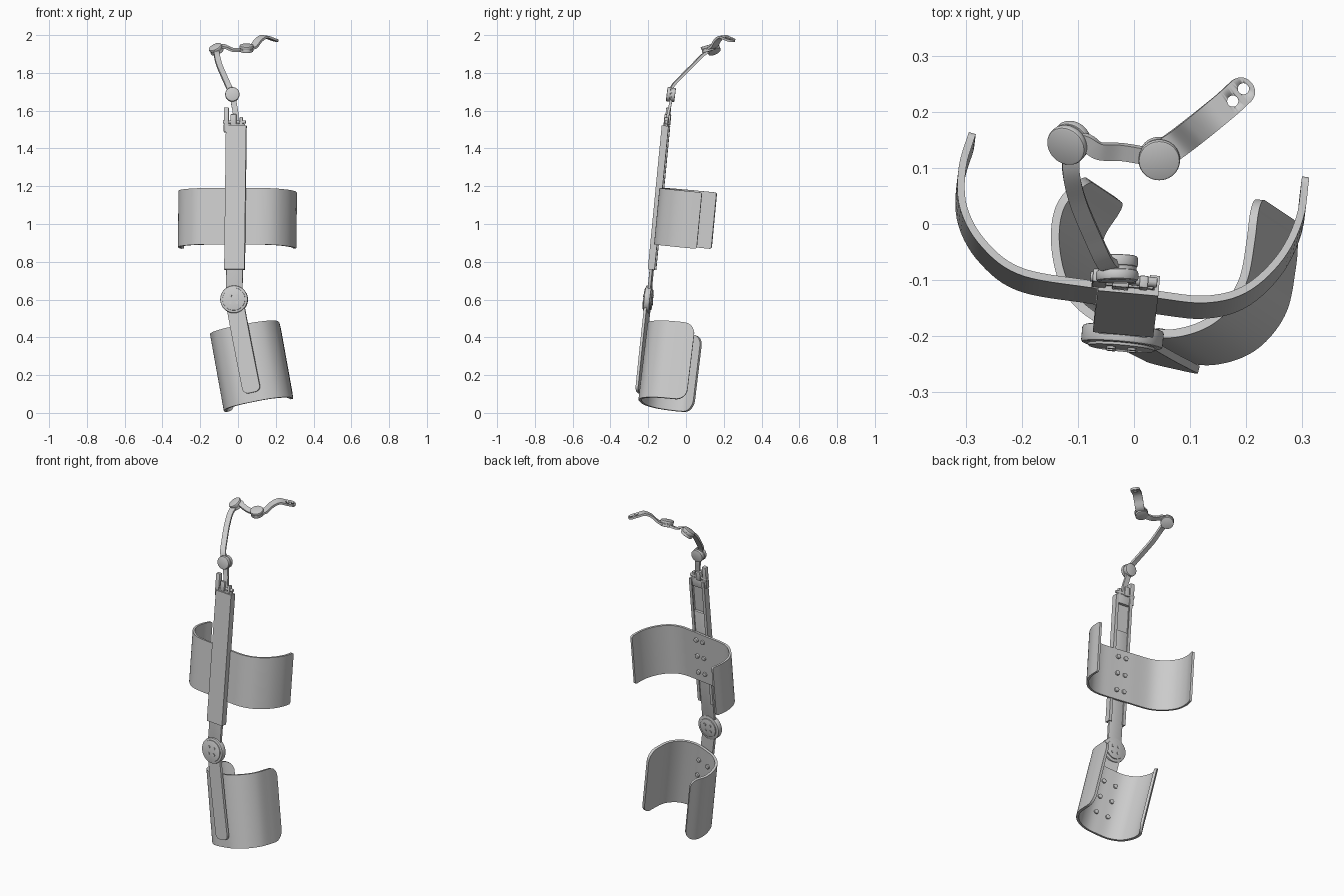
import bpy, bmesh, math
from mathutils import Vector, Matrix

if "Cube" in bpy.data.objects:
    bpy.data.objects.remove(bpy.data.objects["Cube"])

V = Vector
grey = bpy.data.materials.new("brushed_grey")
grey.diffuse_color = (0.6, 0.6, 0.6, 1)
grey.use_nodes = True
grey.node_tree.nodes["Principled BSDF"].inputs["Base Color"].default_value = grey.diffuse_color


def finish(name, bm, angle=35):
    bmesh.ops.recalc_face_normals(bm, faces=bm.faces)
    me = bpy.data.meshes.new(name)
    bm.to_mesh(me)
    bm.free()
    me.materials.append(grey)
    for p in me.polygons:
        p.use_smooth = True
    me.set_sharp_from_angle(angle=math.radians(angle))
    ob = bpy.data.objects.new(name, me)
    bpy.context.collection.objects.link(ob)
    return ob


def bevel_sharp(bm, width, segs=2):
    es = [e for e in bm.edges if len(e.link_faces) == 2 and e.calc_face_angle(0) > 1]
    bmesh.ops.bevel(bm, geom=es, offset=width, segments=segs, affect='EDGES', profile=0.5)


def disc(name, centre, axis, r, depth, bevel=0.0, segs=40):
    bm = bmesh.new()
    bmesh.ops.create_cone(bm, cap_ends=True, segments=segs, radius1=r, radius2=r, depth=depth)
    if bevel:
        bevel_sharp(bm, bevel)
    rot = V(axis).to_track_quat('Z', 'Y').to_matrix().to_4x4()
    bmesh.ops.transform(bm, matrix=Matrix.Translation(V(centre)) @ rot, verts=bm.verts)
    return finish(name, bm)


def prism(name, profile, z0, z1, frame, bevel=0.0):
    bm = bmesh.new()
    face = bm.faces.new([bm.verts.new((x, y, z0)) for x, y in profile])
    ext = bmesh.ops.extrude_face_region(bm, geom=[face])
    for v in ext["geom"]:
        if isinstance(v, bmesh.types.BMVert):
            v.co.z = z1
    bmesh.ops.recalc_face_normals(bm, faces=bm.faces)
    if bevel:
        bevel_sharp(bm, bevel)
    bmesh.ops.transform(bm, matrix=frame, verts=bm.verts)
    return finish(name, bm)


def box(name, x, y, z, frame, bevel=0.003):
    return prism(name, [(x[0], y[0]), (x[1], y[0]), (x[1], y[1]), (x[0], y[1])],
                 z[0], z[1], frame, bevel)


def curve_points(pts, n=12):
    # smooth curve through the control points
    p = [2 * pts[0] - pts[1]] + pts + [2 * pts[-1] - pts[-2]]
    out = []
    for i in range(1, len(p) - 2):
        a, b, c, d = p[i - 1:i + 3]
        for k in range(n):
            t = k / n
            out.append(0.5 * (2 * b + (c - a) * t + (2 * a - 5 * b + 4 * c - d) * t * t
                              + (3 * b - a - 3 * c + d) * t ** 3))
    return out + [pts[-1]]


def ribbon(name, pts, side, width, thick, r0=0.0, r1=0.0, n=44):
    # flat strip along a curve, with rounded end corners of radius r0 and r1
    line = curve_points([V(p) for p in pts])
    cum = [0.0]
    for a, b in zip(line, line[1:]):
        cum.append(cum[-1] + (b - a).length)
    L = cum[-1]

    def at(s):
        s = min(max(s, 0), L)
        i = next((k for k in range(len(cum) - 2) if cum[k + 1] >= s), len(cum) - 2)
        return line[i].lerp(line[i + 1], (s - cum[i]) / (cum[i + 1] - cum[i]))

    ss = [r0 + (L - r0 - r1) * i / n for i in range(n + 1)]
    arc = [1 - math.cos(math.pi / 2 * k / 8) for k in range(8)]
    if r0:
        ss = [r0 * a for a in arc] + ss
    if r1:
        ss = ss + [L - r1 * a for a in reversed(arc)]
    bm = bmesh.new()
    rings = []
    for s in ss:
        c, t = at(s), (at(s + 0.006) - at(s - 0.006)).normalized()
        sd = V(side).normalized()
        sd = (sd - t * sd.dot(t)).normalized()
        nm = t.cross(sd) * thick / 2
        inset = 0
        for r, d in ((r0, s), (r1, L - s)):
            if d < r:
                inset = 0.98 * (r - math.sqrt(max(0, r * r - (r - d) ** 2)))
        h = sd * (width / 2 - inset)
        rings.append([bm.verts.new(c + q) for q in (h + nm, h - nm, -h - nm, -h + nm)])
    for a, b in zip(rings, rings[1:]):
        for k in range(4):
            j = (k + 1) % 4
            bm.faces.new((a[k], a[j], b[j], b[k]))
    bm.faces.new(rings[0])
    bm.faces.new(rings[-1])
    return finish(name, bm)


def cuff(name, rim, ref, w, length, thick, r):
    # curved shell: rim outline lies in the plane square to its axis w
    w = V(w)

    def place(x, y, h):
        z = ref[2] - w.x * (x - ref[0]) - w.y * (y - ref[1])
        return V((x, y, z)) - w.normalized() * h
    ribbon(name, [place(x, y, length / 2) for x, y in rim], w, length, thick, r, r, 72)
    return place


def joint(name, centre, axis, r, depth):
    # pivot made of two caps with a groove between them
    c, a = V(centre), V(axis).normalized()
    disc(name + "_core", c, a, r * 0.9, depth * 0.8)
    disc(name + "_cap", c + a * depth * 0.28, a, r, depth * 0.44, depth * 0.12)
    disc(name + "_base", c - a * depth * 0.28, a, r * 0.97, depth * 0.44, depth * 0.08)


# leaning frame of the thigh bar, with its origin at the knee
wz = V((0.012, 0.097, 1)).normalized()
wx = V((math.cos(0.09), -math.sin(0.09), 0))
wx = (wx - wz * wx.dot(wz)).normalized()
wy = wz.cross(wx)
F = Matrix((wx, wy, wz)).transposed().to_4x4()
F.translation = V((-0.02, -0.195, 0.6))


def loc(x, y, z):
    return F @ V((x, y, z))


# thigh bar: C-shaped channel open to the back, with a sliding inner bar
half = [(0.054, -0.018), (0.054, 0.018), (0.036, 0.018), (0.036, 0.012), (0.046, 0.012), (0.046, -0.008)]
prism("thigh_channel", half + [(-x, y) for x, y in reversed(half)], 0.16, 0.925, F)
box("inner_slider", (-0.044, 0.044), (-0.010, 0.006), (0, 0.72), F)

# knee pivot with small screws on both faces
disc("knee_disc", loc(0, -0.006, 0), wy, 0.073, 0.032, 0.005, 56)
disc("knee_front_plate", loc(0, -0.023, 0), wy, 0.06, 0.008, 0.002, 56)
disc("knee_back_plate", loc(0, 0.012, 0), wy, 0.055, 0.008, 0.002, 56)
for i in range(4):
    a = math.radians(45 + 90 * i)
    for y, side in ((-0.028, "front"), (0.017, "back")):
        disc(f"knee_screw_{side}_{i}", loc(0.026 * math.cos(a), y, 0.026 * math.sin(a)),
             wy, 0.008, 0.006, 0, 16)

# shin strut
ribbon("shin_strut", [(-0.02, -0.2, 0.6), (0.027, -0.227, 0.35), (0.075, -0.252, 0.108)],
       (0.97, -0.22, 0.18), 0.096, 0.014, 0.02, 0.03)

# thigh cuff and its rivets
cuff("thigh_cuff",
     [(-0.288, 0.163), (-0.306, 0.1), (-0.304, 0.03), (-0.268, -0.035), (-0.2, -0.085), (-0.07, -0.108),
      (0.045, -0.126), (0.13, -0.134), (0.2, -0.115), (0.26, -0.06), (0.295, 0.01), (0.306, 0.085)],
     (0, -0.12, 1.19), (0.012, 0.095, 1), 0.3, 0.013, 0.012)
for row in (0.35, 0.45, 0.55):
    for x in (-0.024, 0.024):
        disc(f"thigh_rivet_{row}_{x}", loc(x, 0.027, row), wy, 0.013, 0.02, 0.002, 20)

# shin cuff and its rivets
place = cuff("shin_cuff",
             [(-0.09, 0.085), (-0.132, 0.03), (-0.140, -0.04), (-0.12, -0.115), (-0.07, -0.165), (0, -0.187),
              (0.07, -0.195), (0.14, -0.17), (0.19, -0.11), (0.208, -0.03), (0.215, 0.05)],
             (0.035, -0.03, 0.45), (-0.18, 0.12, 1), 0.415, 0.015, 0.06)
for h in (0.09, 0.19, 0.29):
    for x, y in ((-0.035, -0.168), (0.035, -0.183)):
        disc(f"shin_rivet_{h}_{x}", place(x, y, h), (0.2, 0.97, -0.08), 0.013, 0.012, 0.002, 20)

# hip bracket on top of the thigh bar
box("bracket_block", (-0.044, 0.044), (-0.008, 0.012), (0.88, 0.935), F)
box("bracket_post", (-0.066, -0.040), (-0.012, 0.012), (0.89, 1.02), F)
box("bracket_prong", (0.018, 0.034), (-0.010, 0.012), (0.92, 0.97), F)
box("bracket_tab", (-0.03, 0.0), (-0.014, 0.02), (0.93, 0.985), F)
disc("bracket_pin", loc(-0.01, 0.004, 0.945), wx, 0.009, 0.12, 0.002, 20)
ribbon("hip_stem", [(-0.012, -0.1, 1.53), (-0.012, -0.095, 1.58), (-0.022, -0.082, 1.64), (-0.03, -0.08, 1.685)],
       (1, 0, 0.1), 0.03, 0.014)

# chain of pivots and bent links around the hip
joint("hip_side_joint", (-0.03, -0.08, 1.685), (0, -1, 0.12), 0.038, 0.045)
joint("hip_back_joint", (-0.115, 0.145, 1.925), (-0.4, -0.4, 0.8), 0.037, 0.036)
joint("hip_rear_joint", (0.045, 0.117, 1.93), (0, -0.3, 1), 0.037, 0.034)
ribbon("hip_link_long", [(-0.03, -0.07, 1.69), (-0.05, -0.07, 1.73), (-0.075, -0.02, 1.785),
                         (-0.1, 0.04, 1.845), (-0.112, 0.09, 1.895), (-0.112, 0.135, 1.918)],
       (1, 0.2, 0), 0.03, 0.014)
ribbon("hip_link_short", [(-0.115, 0.148, 1.925), (-0.085, 0.145, 1.94), (-0.062, 0.13, 1.936),
                          (-0.02, 0.128, 1.921), (0.045, 0.117, 1.925)], (0, 1, 0.4), 0.03, 0.012)
tip = ribbon("back_mount_link", [(0.045, 0.12, 1.93), (0.08, 0.145, 1.938), (0.11, 0.168, 1.974),
                                 (0.14, 0.192, 1.992), (0.17, 0.217, 1.983), (0.207, 0.252, 1.969)],
             (-0.7, 0.7, 0.1), 0.05, 0.012, 0, 0.024)

# screw holes through the end of the mount
for i, (x, y) in enumerate(((0.176, 0.219), (0.195, 0.241))):
    cut = disc(f"hole_cutter_{i}", (x, y, 1.976), (0, 0, 1), 0.010, 0.08, 0, 24)
    cut.hide_render = True
    cut.hide_viewport = True
    m = tip.modifiers.new("hole", 'BOOLEAN')
    m.operation = 'DIFFERENCE'
    m.object = cut
